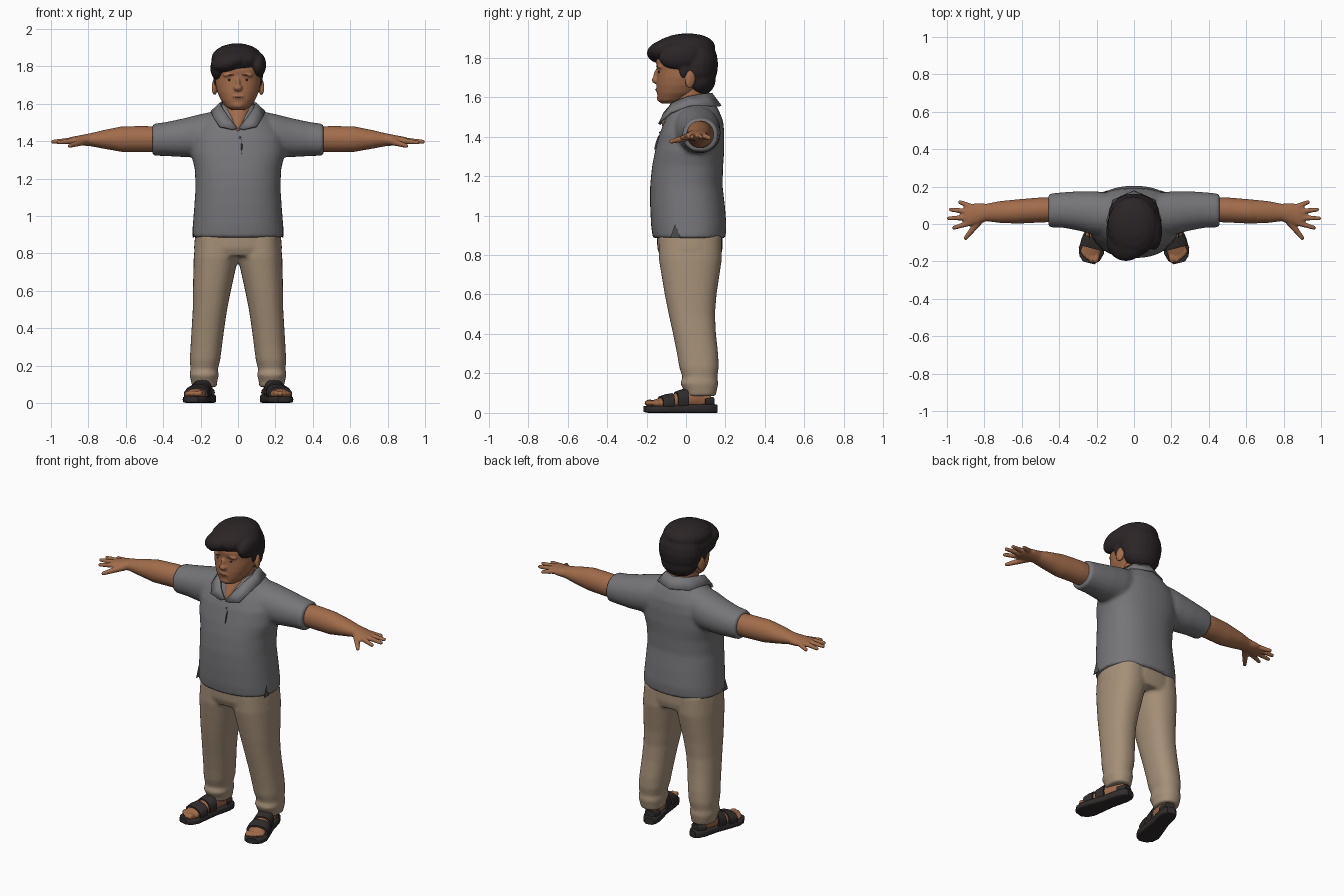
import bpy, bmesh, math
from mathutils import Matrix, Vector, Euler


def material(name, rgb):
    m = bpy.data.materials.new(name)
    m.diffuse_color = (*rgb, 1)
    return m


SKIN = material("skin", (0.36, 0.15, 0.07))
LIP = material("dark_skin", (0.22, 0.085, 0.042))
HAIR = material("dark_hair", (0.024, 0.018, 0.019))
SHIRT = material("grey_shirt", (0.18, 0.18, 0.19))
TRIM = material("shirt_shadow", (0.07, 0.07, 0.075))
PANTS = material("tan_trousers", (0.38, 0.28, 0.19))
SHOE = material("dark_sandal", (0.03, 0.025, 0.025))
MIRROR = Matrix.Scale(-1, 4, (1, 0, 0))
SIDES = (("left", Matrix()), ("right", MIRROR))


def loft(bm, axis, rows, e=2.0, n=28):
    """Rings along an axis; a row is (position, a_min, a_max, b_min, b_max)."""
    rings = []
    for t, a0, a1, b0, b1 in rows:
        ring = []
        for i in range(n):
            w = 2 * math.pi * i / n
            c, s = math.cos(w), math.sin(w)
            a = (a0 + a1) / 2 + (a1 - a0) / 2 * math.copysign(abs(c) ** (2 / e), c)
            b = (b0 + b1) / 2 + (b1 - b0) / 2 * math.copysign(abs(s) ** (2 / e), s)
            ring.append(bm.verts.new({"x": (t, a, b), "y": (a, t, b), "z": (a, b, t)}[axis]))
        rings.append(ring)
    for r, q in zip(rings, rings[1:]):
        for i in range(n):
            j = (i + 1) % n
            bm.faces.new((r[i], r[j], q[j], q[i]))
    bm.faces.new(rings[0])
    bm.faces.new(rings[-1])


def ball(bm, c, r, rot=(0, 0, 0), seg=20):
    m = Matrix.Translation(c) @ Euler(rot).to_matrix().to_4x4() @ Matrix.Diagonal((*r, 1))
    bmesh.ops.create_uvsphere(bm, u_segments=seg, v_segments=seg // 2, radius=1, matrix=m)


def finger(bm, p, q, r0, r1, steps=14):
    for i in range(steps + 1):
        t = i / steps
        r = r0 + (r1 - r0) * t
        ball(bm, Vector(p).lerp(Vector(q), t), (r, r, r), seg=12)


def finish(bm, name, mat, voxel=0, smooth=0, xf=None):
    bmesh.ops.recalc_face_normals(bm, faces=bm.faces)
    if xf is not None:
        bm.transform(xf)
        if xf.determinant() < 0:
            bmesh.ops.reverse_faces(bm, faces=bm.faces)
    me = bpy.data.meshes.new(name)
    bm.to_mesh(me)
    bm.free()
    me.materials.append(mat)
    me.polygons.foreach_set("use_smooth", [True] * len(me.polygons))
    me.set_sharp_from_angle(angle=math.radians(45))
    ob = bpy.data.objects.new(name, me)
    bpy.context.collection.objects.link(ob)
    if voxel:
        r = ob.modifiers.new("blend", "REMESH")
        r.mode, r.voxel_size, r.use_smooth_shade = "VOXEL", voxel, True
    if smooth:
        s = ob.modifiers.new("soften", "SMOOTH")
        s.factor, s.iterations = 0.5, smooth
    return ob


# Shirt: body and both sleeves blended together
bm = bmesh.new()
body = [(.885, .246, -.168, .2), (.95, .242, -.177, .205), (1.05, .234, -.182, .197),
        (1.15, .227, -.182, .185), (1.25, .231, -.172, .188), (1.33, .25, -.156, .194),
        (1.42, .25, -.132, .194), (1.48, .215, -.108, .188), (1.53, .165, -.085, .168),
        (1.57, .115, -.058, .145), (1.6, .088, -.045, .125)]
loft(bm, "z", [(z, -w, w, f, b) for z, w, f, b in body], 2.3, 40)
for s in (1, -1):
    loft(bm, "x", [(s * .1, -.06, .16, 1.33, 1.565), (s * .2, -.06, .175, 1.315, 1.545),
                   (s * .3, -.035, .175, 1.315, 1.52), (s * .38, -.02, .17, 1.32, 1.503),
                   (s * .458, -.018, .162, 1.322, 1.492)], 2.1)
finish(bm, "shirt", SHIRT, .011, 6)

# Folded collar: half curves mirrored into one strip
inner = [(.004, -.126, 1.468), (.045, -.108, 1.52), (.08, -.065, 1.572),
         (.095, .01, 1.6), (.075, .09, 1.615), (0, .128, 1.617)]
outer = [(.03, -.136, 1.462), (.1, -.128, 1.478), (.128, -.075, 1.522),
         (.142, .02, 1.556), (.11, .125, 1.555), (0, .175, 1.555)]
bm = bmesh.new()
flip = lambda pts: pts + [(-x, y, z) for x, y, z in pts[-2::-1]]
rows = [[bm.verts.new(p) for p in flip(c)] for c in (inner, outer)]
for i in range(len(rows[0]) - 1):
    bm.faces.new((rows[0][i], rows[0][i + 1], rows[1][i + 1], rows[1][i]))
collar = finish(bm, "collar", SHIRT)
collar.modifiers.new("thickness", "SOLIDIFY").thickness = .012
collar.modifiers["thickness"].offset = 0

# Placket slit and side vents at the hem
bm = bmesh.new()
ball(bm, (.02, -.147, 1.37), (.003, .006, .04), (-.3, 0, 0))
ball(bm, (.01, -.131, 1.42), (.006, .005, .006))
finish(bm, "placket", TRIM)
for side, xf in SIDES:
    bm = bmesh.new()
    m = Matrix.Translation((.239, -.055, .92)) @ Matrix.Diagonal((.12, 1, 1, 1))
    bmesh.ops.create_cone(bm, cap_ends=True, segments=12, radius1=.026, radius2=.001,
                          depth=.07, matrix=m)
    finish(bm, side + "_hem_vent", TRIM, xf=xf)

# Trousers: hips and legs blended
bm = bmesh.new()
loft(bm, "z", [(.785, -.225, .225, -.128, .175), (.83, -.236, .236, -.145, .185),
               (.94, -.225, .225, -.15, .185)], 2.4, 36)
leg = [(.9, .0, .225, -.14, .18), (.78, -.002, .237, -.138, .182), (.7, .016, .239, -.125, .17),
       (.6, .038, .241, -.108, .155), (.5, .058, .242, -.088, .147), (.4, .073, .248, -.066, .152),
       (.3, .086, .254, -.046, .163), (.23, .095, .258, -.034, .166), (.18, .108, .254, -.018, .158),
       (.15, .102, .259, -.03, .164), (.11, .112, .25, -.008, .156), (.085, .112, .245, -.004, .15)]
for s in (1, -1):
    loft(bm, "z", [(z, min(s * a, s * b), max(s * a, s * b), c, d) for z, a, b, c, d in leg], 2.3)
finish(bm, "trousers", PANTS, .01, 5)

# Arms and hands
for side, xf in SIDES:
    bm = bmesh.new()
    loft(bm, "x", [(.38, .012, .142, 1.343, 1.475), (.5, .008, .142, 1.341, 1.481),
                   (.62, .002, .132, 1.342, 1.479), (.72, .006, .122, 1.36, 1.459),
                   (.79, .015, .108, 1.373, 1.442), (.84, -.002, .112, 1.377, 1.432),
                   (.885, -.012, .103, 1.381, 1.424), (.91, -.004, .09, 1.386, 1.416)])
    for tip, base in (((.93, .117, 1.393), (.86, .088, 1.405)), ((.98, .077, 1.397), (.88, .065, 1.405)),
                      ((.99, .03, 1.397), (.88, .035, 1.405)), ((.962, -.02, 1.393), (.87, .008, 1.403))):
        finger(bm, base, tip, .017, .0115)
    finger(bm, (.82, .025, 1.4), (.9, -.075, 1.375), .022, .012)
    finish(bm, side + "_arm", SKIN, .006, 3, xf)

# Neck, with the open collar skin in front
bm = bmesh.new()
loft(bm, "z", [(1.45, -.015, .015, -.128, .05), (1.49, -.045, .045, -.117, .08),
               (1.54, -.075, .075, -.092, .1), (1.6, -.083, .083, -.065, .105),
               (1.69, -.085, .085, -.06, .1)])
finish(bm, "neck", SKIN, .008, 2)

# Head with nose, lips, cheeks and ears
bm = bmesh.new()
skull = [(1.567, .035, -.125, -.04), (1.583, .063, -.14, .0), (1.62, .092, -.147, .06),
         (1.66, .11, -.149, .09), (1.7, .12, -.147, .11), (1.74, .122, -.146, .12),
         (1.78, .122, -.153, .12), (1.84, .11, -.135, .11), (1.88, .07, -.09, .07)]
loft(bm, "z", [(z, -w, w, f, b) for z, w, f, b in skull], 2.15, 36)
ball(bm, (0, -.15, 1.685), (.024, .024, .018))
ball(bm, (0, -.145, 1.71), (.013, .021, .038), (-.2, 0, 0))
ball(bm, (0, -.138, 1.637), (.036, .017, .014))
ball(bm, (0, -.128, 1.594), (.035, .02, .02))
for s in (1, -1):
    ball(bm, (s * .124, .022, 1.69), (.014, .028, .046), (-.15, 0, s * .35))
    ball(bm, (s * .045, -.132, 1.753), (.035, .015, .011))
finish(bm, "head", SKIN, .006, 3)

# Eyes, brows and mouth line
bm = bmesh.new()
for s in (1, -1):
    ball(bm, (s * .044, -.136, 1.727), (.011, .005, .006))
finish(bm, "eyes", HAIR)
bm = bmesh.new()
for s in (1, -1):
    ball(bm, (s * .045, -.143, 1.752), (.026, .005, .004), (0, s * .1, s * .25))
ball(bm, (0, -.152, 1.637), (.026, .004, .003))
finish(bm, "brows_and_mouth", LIP)

# Hair: back mass, crown, swept fringe and side locks
bm = bmesh.new()
ball(bm, (0, .055, 1.765), (.137, .108, .15))
ball(bm, (0, .068, 1.69), (.117, .083, .085))
ball(bm, (-.005, -.015, 1.842), (.138, .165, .08), (.1, 0, 0))
ball(bm, (-.045, -.1, 1.83), (.105, .1, .056), (.12, -.3, 0))
ball(bm, (.106, -.035, 1.808), (.045, .105, .068), (.1, 0, 0))
ball(bm, (-.11, -.04, 1.79), (.038, .1, .062), (.1, 0, 0))
for s in (1, -1):
    ball(bm, (s * .113, -.012, 1.74), (.02, .025, .05))
finish(bm, "hair", HAIR, .008, 4)

# Feet and sandals, turned outward
for side, xf in SIDES:
    place = xf @ Matrix.Translation((.2, -.028, 0)) @ Matrix.Rotation(.25, 4, "Z")
    bm = bmesh.new()
    loft(bm, "y", [(.155, -.03, .03, .02, .1), (.08, -.042, .042, .02, .14), (.0, -.046, .046, .02, .108),
                   (-.08, -.056, .056, .02, .084), (-.14, -.052, .05, .02, .066)])
    for i, (x, y) in enumerate(((-.037, -.152), (-.013, -.157), (.009, -.15), (.029, -.142), (.046, -.13))):
        r = .018 - .0017 * i
        ball(bm, (x, y, .05), (r * .85, r * 1.5, r))
    finish(bm, side + "_foot", SKIN, .006, 2, place)
    bm = bmesh.new()
    loft(bm, "y", [(.187, -.026, .026, 0, .042), (.17, -.042, .042, 0, .045), (.13, -.052, .052, 0, .045),
                   (.03, -.052, .052, 0, .042), (-.06, -.064, .063, 0, .038), (-.12, -.07, .068, 0, .036),
                   (-.16, -.058, .054, 0, .036), (-.185, -.034, .028, .004, .036)], 5)
    finish(bm, side + "_sole", SHOE, xf=place)
    straps = bmesh.new()
    loft(straps, "y", [(-.045, -.063, .063, .008, .1), (-.075, -.067, .066, .008, .095),
                       (-.105, -.067, .065, .008, .085)], 2.4)
    loft(straps, "y", [(.03, -.054, .054, .008, .126), (.0, -.056, .056, .008, .117),
                       (-.025, -.058, .058, .008, .108)], 2.4)
    loft(straps, "y", [(.12, -.047, .047, .03, .075), (.15, -.04, .04, .03, .08),
                       (.17, -.03, .03, .03, .08)], 3)
    finish(straps, side + "_straps", SHOE, xf=place)
